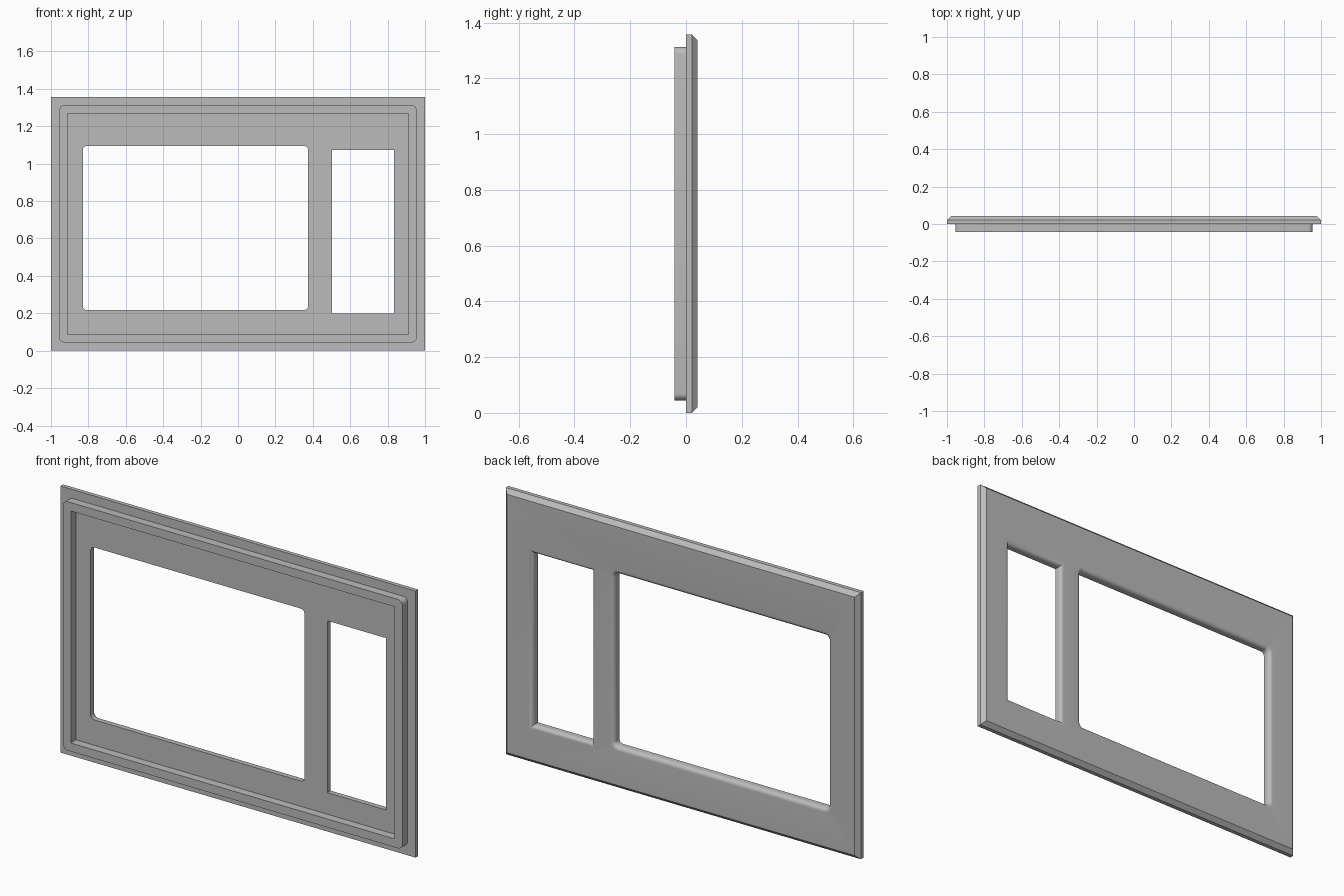
import bpy, bmesh, math

if "Cube" in bpy.data.objects:
    bpy.data.objects.remove(bpy.data.objects["Cube"])

HEIGHT = 1.357
BACK = 0.042
ROUND = 0.021

grey = bpy.data.materials.new("plain grey")
grey.use_nodes = True
grey.diffuse_color = (0.5, 0.5, 0.5, 1)
grey.node_tree.nodes["Principled BSDF"].inputs["Base Color"].default_value = (0.5, 0.5, 0.5, 1)


def loop(bm, rect, y, grow=0.0, radius=0.0, steps=6):
    """Closed rectangle outline at depth y, with optional rounded corners."""
    x0, x1, z0, z1 = rect
    x0, x1, z0, z1 = x0 - grow, x1 + grow, z0 - grow, z1 + grow
    r = radius + grow if radius else 0.0
    corners = [(x1 - r, z1 - r), (x0 + r, z1 - r), (x0 + r, z0 + r), (x1 - r, z0 + r)]
    verts = []
    for i, (cx, cz) in enumerate(corners):
        for k in range(steps + 1 if r else 1):
            a = math.pi / 2 * (i + k / steps)
            verts.append(bm.verts.new((cx + r * math.cos(a), y, cz + r * math.sin(a))))
    return verts


def skin(bm, loops):
    """Walls joining successive outlines."""
    for a, b in zip(loops, loops[1:]):
        for i in range(len(a)):
            j = (i + 1) % len(a)
            bm.faces.new((a[i], a[j], b[j], b[i]))


def cap(bm, loops):
    """Flat face between an outline and the holes inside it."""
    edges = []
    for ring in loops:
        for i, v in enumerate(ring):
            w = ring[(i + 1) % len(ring)]
            edges.append(bm.edges.get((v, w)) or bm.edges.new((v, w)))
    bmesh.ops.triangle_fill(bm, edges=edges, use_beauty=True, normal=(0, 1, 0))


def finish(bm, name):
    bmesh.ops.recalc_face_normals(bm, faces=bm.faces)
    mesh = bpy.data.meshes.new(name)
    bm.to_mesh(mesh)
    bm.free()
    obj = bpy.data.objects.new(name, mesh)
    bpy.context.collection.objects.link(obj)
    mesh.materials.append(grey)
    bpy.ops.object.select_all(action='DESELECT')
    obj.select_set(True)
    bpy.context.view_layer.objects.active = obj
    bpy.ops.object.shade_smooth_by_angle(angle=math.radians(30))


# Panel with chamfered back border and two openings rounded over at the back
bm = bmesh.new()
border = (-1, 1, 0, HEIGHT)
outer = [loop(bm, border, 0), loop(bm, border, BACK - ROUND),
         loop(bm, border, BACK, -ROUND)]
skin(bm, outer)
fronts, backs = [outer[0]], [outer[-1]]
openings = [((-0.83, 0.375, 0.217, 1.095), 0.022),
            ((0.503, 0.834, 0.198, 1.073), 0.0)]
for rect, radius in openings:
    rings = [loop(bm, rect, 0, 0, radius)]
    for k in range(9):
        a = math.pi / 2 * k / 8
        rings.append(loop(bm, rect, BACK - ROUND + ROUND * math.sin(a),
                          ROUND * (1 - math.cos(a)), radius))
    skin(bm, rings)
    fronts.append(rings[0])
    backs.append(rings[-1])
cap(bm, fronts)
cap(bm, backs)
finish(bm, "panel")

# Raised rim on the front, rounded outside and square inside
bm = bmesh.new()
outside = (-0.955, 0.955, 0.045, HEIGHT - 0.045)
inside = (-0.912, 0.912, 0.088, HEIGHT - 0.088)
out = [loop(bm, outside, y, 0, 0.025) for y in (-BACK, 0.004)]
inn = [loop(bm, inside, y) for y in (-BACK, 0.004)]
skin(bm, out)
skin(bm, inn)
for pair in zip(out, inn):
    cap(bm, pair)
finish(bm, "front_rim")
